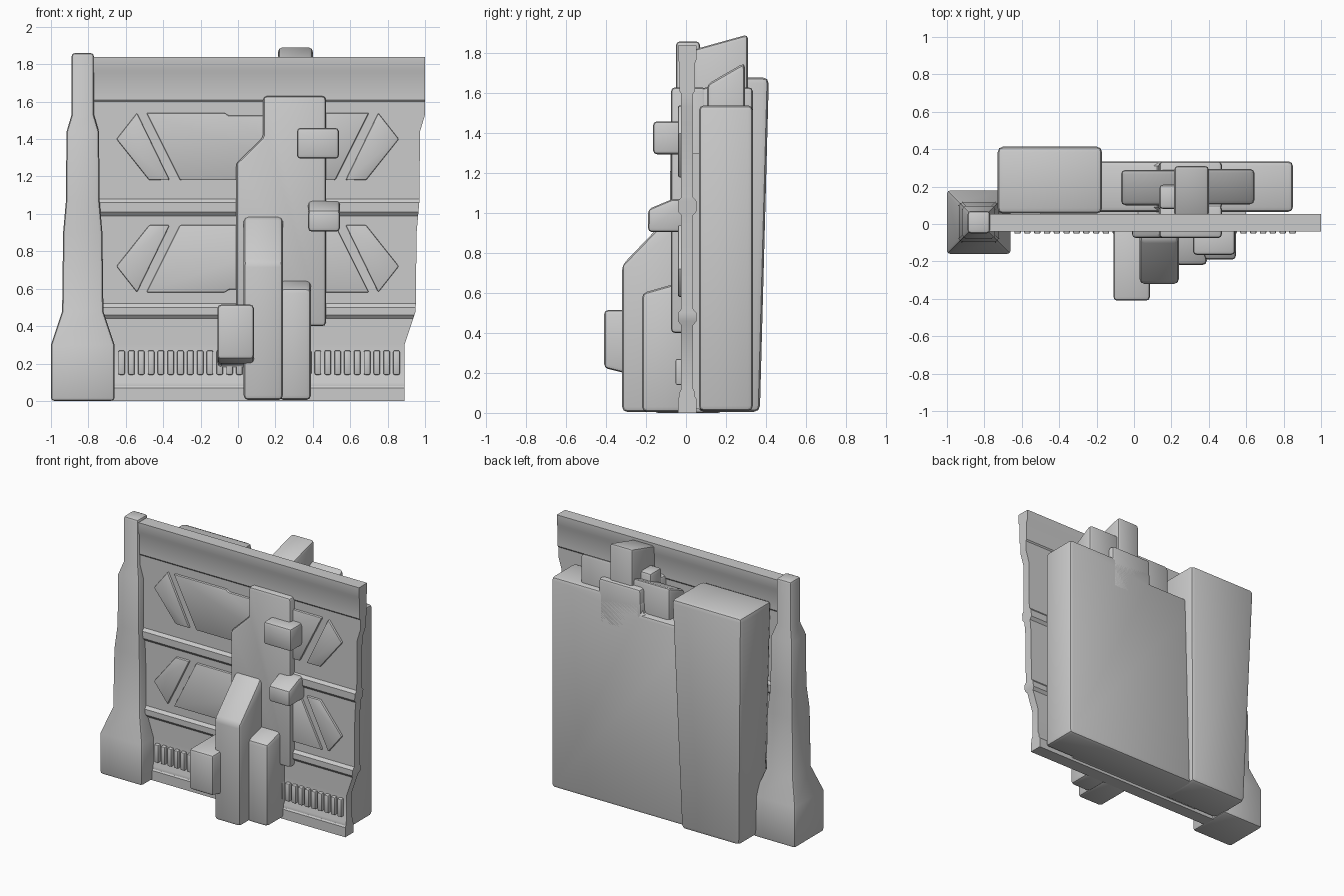
import bpy, bmesh, math

if "Cube" in bpy.data.objects:
    bpy.data.objects.remove(bpy.data.objects["Cube"])


def loft(name, rings, bevel=0.0):
    """Skin a stack of matching closed rings, cap the ends, round the hard edges."""
    bm = bmesh.new()
    vs = [[bm.verts.new(p) for p in r] for r in rings]
    n = len(rings[0])
    for a, b in zip(vs, vs[1:]):
        for i in range(n):
            j = (i + 1) % n
            bm.faces.new((a[i], a[j], b[j], b[i]))
    bm.faces.new(vs[0])
    bm.faces.new(vs[-1])
    bmesh.ops.recalc_face_normals(bm, faces=bm.faces)
    if bevel:
        hard = [e for e in bm.edges if e.calc_face_angle(0) > math.radians(28)]
        bmesh.ops.bevel(bm, geom=hard, offset=bevel, segments=2, profile=0.5,
                        affect='EDGES', clamp_overlap=True)
    me = bpy.data.meshes.new(name)
    bm.to_mesh(me)
    bm.free()
    ob = bpy.data.objects.new(name, me)
    bpy.context.collection.objects.link(ob)
    bpy.ops.object.select_all(action='DESELECT')
    ob.select_set(True)
    bpy.context.view_layer.objects.active = ob
    bpy.ops.object.shade_smooth_by_angle(angle=math.radians(30))
    return ob


def plate(name, xz, y0, y1, bevel=0.015):
    return loft(name, [[(x, y, z) for x, z in xz] for y in (y0, y1)], bevel)


def side_block(name, yz, x0, x1, bevel=0.02):
    return loft(name, [[(x, y, z) for y, z in yz] for x in (x0, x1)], bevel)


def rect(x0, x1, y0, y1, z):
    return [(x0, y0, z), (x1, y0, z), (x1, y1, z), (x0, y1, z)]


def box(name, x0, x1, y0, y1, z0, z1, bevel=0.02):
    return loft(name, [rect(x0, x1, y0, y1, z) for z in (z0, z1)], bevel)


# Stepped corner post; the wall's free end follows the same outline
outline = [(0, .17), (.30, .17), (.48, .11), (.90, .105), (1.07, .09),
           (1.44, .087), (1.53, .06), (1.86, .06)]
PX, PY = -.83, .01
loft("corner_post", [rect(PX - h, PX + h, PY - h, PY + h, z) for z, h in outline], .018)


def half_width(z):
    for (z0, h0), (z1, h1) in zip(outline, outline[1:]):
        if z <= z1:
            return h0 + (h1 - h0) * (z - z0) / (z1 - z0)
    return outline[-1][1]


# Wall with horizontal ridges on both faces
ridges = {0: .047, .07: .047, .08: .04, .10: .04, .12: .03, .44: .03, .46: .047,
          .50: .047, .52: .03, .99: .03, 1.01: .047, 1.06: .047, 1.08: .03,
          1.60: .03, 1.61: .038, 1.75: .038, 1.77: .047, 1.84: .047}
levels = sorted(set(ridges) | {.30, .48, .90, 1.07, 1.44, 1.53})
keys = sorted(ridges)


def ridge_depth(z):
    for a, b in zip(keys, keys[1:]):
        if z <= b:
            return ridges[a] + (ridges[b] - ridges[a]) * (z - a) / (b - a)


loft("wall", [rect(PX + half_width(z) - .01, 1.06 - half_width(z),
                   .006 - ridge_depth(z), .006 + ridge_depth(z), z) for z in levels])

# Raised wall panels: mirrored left/right about x=MX and up/down about z=1.06
MX = .105
kite = [(-.65, 1.40), (-.54, 1.54), (-.365, 1.18), (-.475, 1.18)]
half = [(-.31, 1.18), (-.49, 1.54), (-.07, 1.54), (-.05, 1.525)]
wide = half + [(2 * MX - x, z) for x, z in reversed(half)]
for row in ("upper", "lower"):
    def put(pts):
        return pts if row == "upper" else [(x, 2.12 - z) for x, z in pts]
    plate(row + "_wide_panel", put(wide), -.04, -.01, .008)
    plate(row + "_left_panel", put(kite), -.04, -.01, .008)
    plate(row + "_right_panel", put([(2 * MX - x, z) for x, z in kite]), -.04, -.01, .008)

# Row of grille slats near the base
for i in range(29):
    x = -.64 + i * .0525
    box("grille_slat", x, x + .035, -.052, -.01, .14, .27, .008)

# Central spine plate, passing through the wall
spine = [(-.01, .40), (.47, .40), (.47, 1.63), (.135, 1.63), (.135, 1.41), (-.01, 1.27)]
plate("spine_plate", spine, -.075, .10, .02)
box("spine_back", .135, .47, .08, .335, 1.3, 1.63)

# Buttresses and boxes on the front
side_block("tall_buttress", [(.03, .005), (-.32, .005), (-.32, .74), (-.085, .985), (.03, .985)],
           .03, .24, .025)
side_block("short_buttress", [(.03, .005), (-.22, .005), (-.22, .60), (-.06, .645), (.03, .645)],
           .22, .39, .025)
side_block("low_box", [(.0, .18), (-.31, .20), (-.41, .225), (-.41, .515), (.0, .515)], -.11, .085)
box("upper_box", .315, .54, -.165, .0, 1.295, 1.46)
side_block("middle_box", [(.0, .905), (-.19, .905), (-.19, 1.02), (-.07, 1.07), (.0, 1.07)],
           .375, .545)

# Rear slab with a lower shoulder
plate("rear_slab", [(-.3, .01), (.85, .01), (.85, 1.54), (.13, 1.54), (.13, 1.45), (-.3, 1.45)],
      .065, .335, .025)
box("rear_spacer", -.5, .6, .03, .09, .02, 1.3, 0)

# Tall rear block, wider at the top
loft("rear_tower", [rect(-.685, -.215, .06, .37, .005), rect(-.73, -.17, .055, .415, 1.68)], .03)

# Sloped vents rising behind the wall
side_block("rear_chimney", [(.04, 1.3), (.31, 1.3), (.31, 1.895), (.04, 1.82)], .215, .40)
side_block("rear_vent_right", [(.105, 1.3), (.295, 1.3), (.295, 1.755), (.105, 1.645)], .36, .645, .025)
side_block("rear_vent_left", [(.10, 1.3), (.29, 1.3), (.29, 1.68), (.10, 1.60)], -.07, .25, .025)
box("rear_vent_pipe", .135, .25, .08, .21, 1.3, 1.70)
